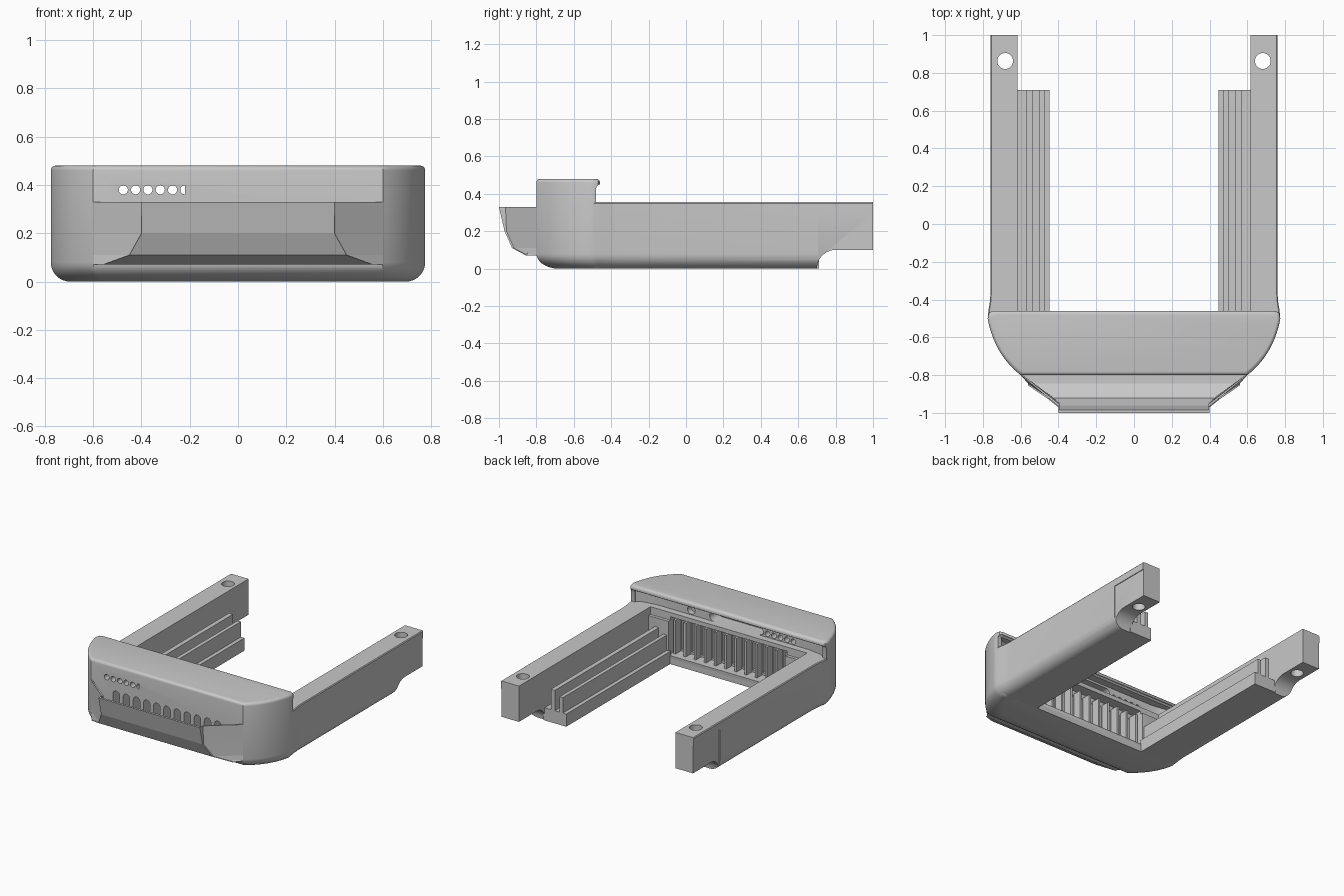
import bpy, bmesh, math

if "Cube" in bpy.data.objects:
    bpy.data.objects.remove(bpy.data.objects["Cube"])

grey = bpy.data.materials.new("plain grey")
grey.diffuse_color = (0.58, 0.58, 0.58, 1)
grey.use_nodes = True
grey.node_tree.nodes["Principled BSDF"].inputs["Base Color"].default_value = grey.diffuse_color


def loft(name, rings):
    """Closed solid through rings with equal point counts."""
    bm = bmesh.new()
    vs = [[bm.verts.new(p) for p in r] for r in rings]
    n = len(rings[0])
    for a, b in zip(vs, vs[1:]):
        for i in range(n):
            j = (i + 1) % n
            bm.faces.new((a[i], a[j], b[j], b[i]))
    bm.faces.new(vs[0])
    bm.faces.new(vs[-1])
    bmesh.ops.recalc_face_normals(bm, faces=bm.faces)
    me = bpy.data.meshes.new(name)
    bm.to_mesh(me)
    bm.free()
    me.materials.append(grey)
    ob = bpy.data.objects.new(name, me)
    bpy.context.collection.objects.link(ob)
    return ob


def prism(name, pts, axis, lo, hi):
    """Extrude a 2D outline along x, y or z."""
    put = {'x': lambda a, b, h: (h, a, b), 'y': lambda a, b, h: (a, h, b),
           'z': lambda a, b, h: (a, b, h)}[axis]
    return loft(name, [[put(a, b, h) for a, b in pts] for h in (lo, hi)])


def box(name, x0, x1, y0, y1, z0, z1):
    return prism(name, [(x0, y0), (x1, y0), (x1, y1), (x0, y1)], 'z', z0, z1)


def arc(cx, cy, r, a0, a1, n=10):
    return [(cx + r * math.cos(math.radians(a0 + (a1 - a0) * i / n)),
             cy + r * math.sin(math.radians(a0 + (a1 - a0) * i / n))) for i in range(n + 1)]


def circle(cx, cy, r, n=24):
    return arc(cx, cy, r, 0, 360, n)[:-1]


def cut(target, cutter):
    m = target.modifiers.new("cut", 'BOOLEAN')
    m.operation, m.solver, m.object = 'DIFFERENCE', 'EXACT', cutter
    bpy.context.view_layer.objects.active = target
    bpy.ops.object.modifier_apply(modifier=m.name)
    bpy.data.objects.remove(cutter)


def smooth(ob):
    bpy.ops.object.select_all(action='DESELECT')
    ob.select_set(True)
    bpy.context.view_layer.objects.active = ob
    bpy.ops.object.shade_smooth_by_angle(angle=math.radians(30))


# head block: plan outline with bowed front corners, rounded at bottom and top
def plan(inset, front, back, z):
    half = [(0.75, -0.46), (0.768, -0.47)]
    for i in range(15):
        t = i / 14
        half.append(((1-t)**2 * 0.775 + 2*t*(1-t) * 0.74 + t*t * 0.60,
                     (1-t)**2 * -0.5 + 2*t*(1-t) * -0.69 + t*t * -0.80))
    pts = half + [(-x, y) for x, y in reversed(half)]
    k = (0.34 - front - back) / 0.34
    return [(x * (0.775 - inset) / 0.775, -0.46 - back + (y + 0.46) * k, z) for x, y in pts]


rings = []
for i in range(9):
    a = math.pi / 2 * i / 8
    d = 1 - math.sin(a)
    rings.append(plan(0.08 * d, 0.12 * d, 0, 0.08 * (1 - math.cos(a))))
for i in range(6):
    a = math.pi / 2 * i / 5
    d = 0.02 * (1 - math.cos(a))
    rings.append(plan(d, d, d, 0.46 + 0.02 * math.sin(a)))
head = loft("head_block", rings)

# rear step, curved recess under the top lip, sensor pocket and button notch
cut(head, prism("step", [(-0.4, 0.30), (-0.482, 0.30), (-0.482, 0.42), (-0.478, 0.438),
                         (-0.465, 0.45), (-0.4, 0.45)], 'x', -1, 1))
cut(head, prism("recess", [(-0.74, -0.4), (-0.74, -0.49), (-0.70, -0.515), (-0.6, -0.53),
                           (0.6, -0.53), (0.70, -0.515), (0.74, -0.49), (0.74, -0.4)],
                'z', 0.355, 0.44))
cut(head, prism("pocket", arc(-0.2, 0.39, 0.035, 90, 270) + arc(0.15, 0.39, 0.035, -90, 90),
                'y', -0.62, -0.45))
cut(head, prism("notch", circle(0.33, 0.39, 0.03), 'y', -0.57, -0.45))

# vent chamber behind the front wall, arched vents, indicator holes
cut(head, box("chamber", -0.46, 0.46, -0.56, -0.4, 0.06, 0.325))
for i in range(11):
    x = -0.4 + 0.08 * i
    outline = [(x - 0.026, 0.075), (x + 0.026, 0.075)] + arc(x, 0.275, 0.026, 0, 180, 8)
    cut(head, prism("vent", outline, 'y', -0.9, -0.5))
for i in range(6):
    x = -0.475 + 0.051 * i
    outline = circle(x, 0.38, 0.019, 16) if i < 5 else arc(x, 0.38, 0.019, 90, 270)
    cut(head, prism("dot", outline, 'y', -0.9, -0.4))
smooth(head)

# upright ribs between the vents
for i in range(12):
    x = -0.44 + 0.08 * i
    box("vent_rib", x - 0.008, x + 0.008, -0.565, -0.50, 0.055, 0.30)


# front scoop: thin open-topped shell in front of the vents
def scoop_ring(z, front, hw, knee, base, back):
    half = [(base, back), (base, -0.80), (hw, knee), (hw, front)]
    return [(x, y, z) for x, y in half + [(-x, y) for x, y in reversed(half)]]


def scoop(name, t, back, top):
    return loft(name, [scoop_ring(0.07 + t, -0.855 + t, 0.56 - t, -0.845 + t, 0.60 - t, back),
                       scoop_ring(0.11 + t * 0.6, -0.93 + t, 0.45 - t, -0.92 + t, 0.60 - t, back),
                       scoop_ring(0.20, -0.97 + t, 0.40 - t * 0.6, -0.96 + t, 0.60 - t, back),
                       scoop_ring(top, -1.0 + t, 0.40 - t * 0.6, -0.965 + t, 0.60 - t, back)])


shell = scoop("front_scoop", 0, -0.785, 0.33)
cut(shell, scoop("scoop_cavity", 0.01, -0.7, 0.36))

# side arms with slide rails, mirrored left and right
for s, side in ((1, "right"), (-1, "left")):
    outline = [(0.617, 0.355), (0.617, 0)] + arc(0.68, 0.08, 0.08, -90, 0) + [(0.76, 0.349), (0.755, 0.355)]
    # outer face flares out to meet the head
    flare = [(-0.50, 0.014), (-0.46, 0.011), (-0.42, 0.004), (-0.37, 0), (1.0, 0)]
    arm = loft(side + "_arm", [[(s * (x + f * (x - 0.617) / 0.143), y, z) for x, z in outline]
                               for y, f in flare])
    cut(arm, prism("undercut", [(0.7, -0.1)] + arc(0.8, 0, 0.1, 180, 90) + [(1.1, 0.1), (1.1, -0.1)],
                   'x', -1, 1))
    cut(arm, prism("screw_hole", circle(s * 0.682, 0.863, 0.042, 32), 'z', -0.1, 0.5))
    # shallow panel on the outer face at the rear
    xs = sorted((s * 0.755, s * 0.9))
    cut(arm, box("panel", xs[0], xs[1], 0.705, 1.1, 0.04, 0.30))
    smooth(arm)
    # rail: base flange with two upright ribs
    rail = [(0.625, 0.0), (0.447, 0.0), (0.447, 0.09), (0.474, 0.09), (0.474, 0.20), (0.50, 0.20),
            (0.50, 0.09), (0.537, 0.09), (0.537, 0.235), (0.569, 0.235), (0.569, 0.09), (0.625, 0.09)]
    prism(side + "_slide_rail", [(s * x, z) for x, z in rail], 'y', -0.47, 0.71)
